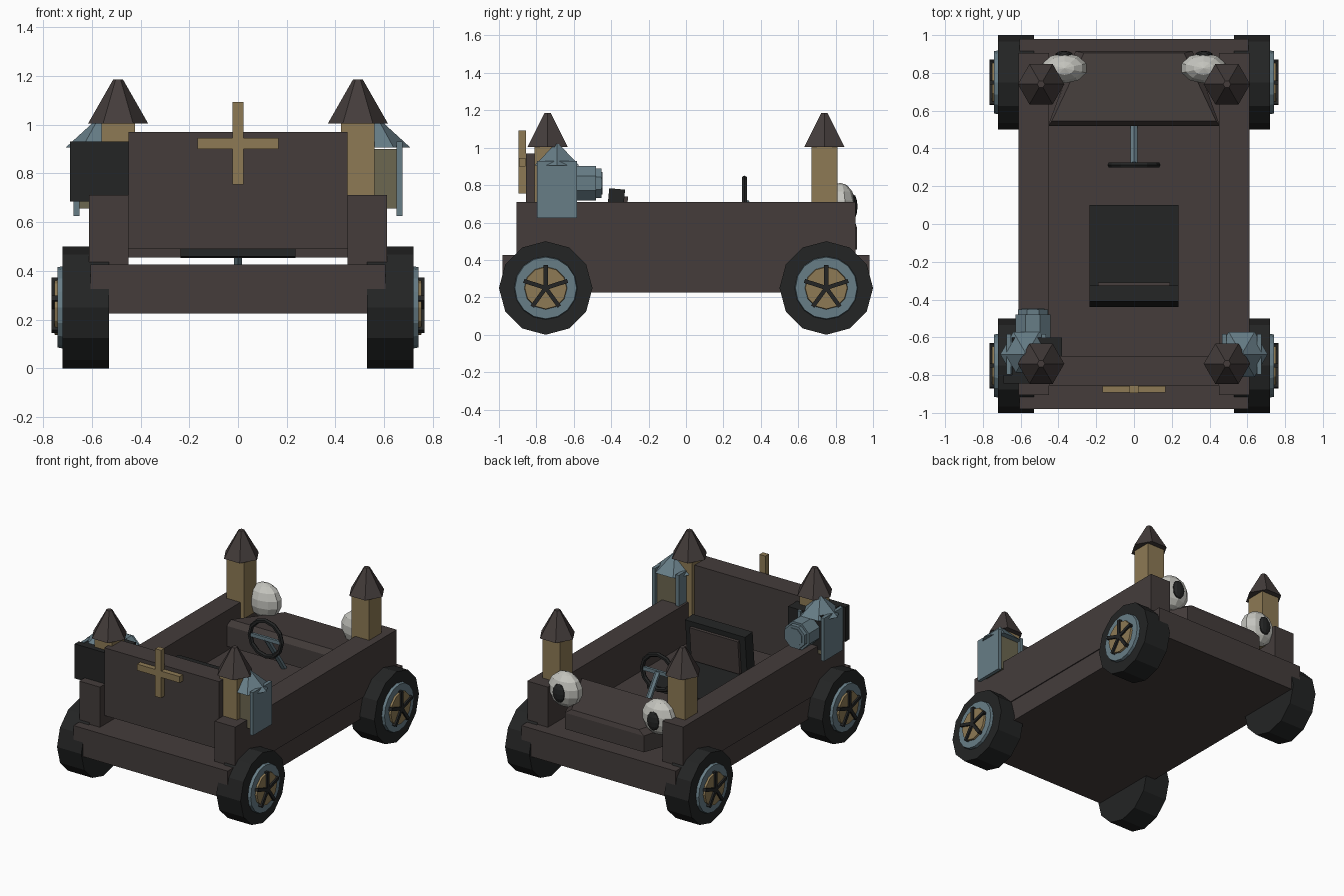
import bpy, math
from mathutils import Vector, Matrix

if "Cube" in bpy.data.objects:
    bpy.data.objects.remove(bpy.data.objects["Cube"])


def mat(name, r, g, b):
    m = bpy.data.materials.new(name)
    m.diffuse_color = (r, g, b, 1)
    m.use_nodes = True
    m.node_tree.nodes["Principled BSDF"].inputs["Base Color"].default_value = m.diffuse_color
    return m


BROWN = mat("dark brown", .058, .046, .044)
BLACK = mat("black", .017, .018, .018)
GOLD = mat("old gold", .27, .195, .09)
BLUE = mat("steel blue", .135, .205, .24)
WHITE = mat("eye white", .56, .56, .52)
OLIVE = mat("lantern glass", .15, .135, .08)


def mesh(name, verts, faces, m):
    d = bpy.data.meshes.new(name)
    d.from_pydata(verts, [], faces)
    d.materials.append(m)
    o = bpy.data.objects.new(name, d)
    bpy.context.collection.objects.link(o)
    return o


def box(name, x0, x1, y0, y1, z0, z1, m):
    x0, x1 = sorted((x0, x1))
    c = Vector(((x0 + x1) / 2, (y0 + y1) / 2, (z0 + z1) / 2))
    h = ((x1 - x0) / 2, (y1 - y0) / 2, (z1 - z0) / 2)
    v = [(h[0] * i, h[1] * j, h[2] * k) for k in (-1, 1) for j in (-1, 1) for i in (-1, 1)]
    f = [(0, 2, 3, 1), (4, 5, 7, 6), (0, 1, 5, 4), (2, 6, 7, 3), (0, 4, 6, 2), (1, 3, 7, 5)]
    o = mesh(name, v, f, m)
    o.location = c
    return o


def cone(name, a, b, r1, r2, n, m, spin=0.0):
    """Straight or tapered n-sided solid from point a to point b."""
    a, b = Vector(a), Vector(b)
    bpy.ops.mesh.primitive_cone_add(vertices=n, radius1=r1, radius2=r2, depth=(b - a).length)
    o = bpy.context.object
    o.name = name
    o.matrix_world = (Matrix.Translation((a + b) / 2)
                      @ (b - a).to_track_quat('Z', 'Y').to_matrix().to_4x4()
                      @ Matrix.Rotation(spin, 4, 'Z'))
    o.data.materials.append(m)
    return o


def ball(name, loc, r, m, seg=10, rings=7):
    bpy.ops.mesh.primitive_uv_sphere_add(segments=seg, ring_count=rings, radius=1, location=loc)
    o = bpy.context.object
    o.name = name
    o.scale = r
    o.data.materials.append(m)
    return o


# chassis and front panel
box("chassis", -.605, .605, -.98, .98, .225, .425, BROWN)
box("front_panel", -.45, .45, -.855, -.70, .49, .97, BROWN)

# cross on the front panel
box("cross_upright", -.023, .023, -.895, -.856, .755, 1.093, GOLD)
box("cross_bar", -.167, .167, -.893, -.857, .90, .945, GOLD)

# tapered hood with chamfered rim
outline = [(-.455, .52), (.455, .52), (.31, .915), (-.31, .915)]
rim = [(-.435, .545), (.435, .545), (.265, .905), (-.265, .905)]
zs = (.60, .60, .57, .57)
zr = (.64, .64, .60, .60)
verts = ([(x, y, .455) for x, y in outline] + [(*p, z) for p, z in zip(outline, zs)]
         + [(*p, z) for p, z in zip(rim, zr)])
faces = [(3, 2, 1, 0), (8, 9, 10, 11)]
for k in (0, 4):
    faces += [(k + i, k + (i + 1) % 4, k + 4 + (i + 1) % 4, k + 4 + i) for i in range(4)]
mesh("hood", verts, faces, BROWN)

# seat
box("seat_base", -.235, .235, -.40, .10, .452, .488, BLACK)
back = box("seat_back", -.235, .235, -.425, -.34, .455, .78, BLACK)
back.rotation_euler.x = math.radians(-5)
pad = box("seat_pad", -.19, .19, -.36, -.32, .50, .74, BROWN)
pad.rotation_euler.x = math.radians(-5)

# steering wheel and column
bpy.ops.mesh.primitive_torus_add(major_segments=12, minor_segments=6, major_radius=.125,
                                 minor_radius=.016, location=(0, .312, .71),
                                 rotation=(math.pi / 2, 0, 0))
bpy.context.object.name = "steering_wheel"
bpy.context.object.data.materials.append(BLACK)
box("steering_bar", -.12, .12, .303, .321, .697, .723, BLUE)
cone("steering_column", (0, .315, .71), (0, .515, .425), .02, .02, 6, BLUE)

for s, side in ((-1, "left"), (1, "right")):
    box(side + "_wall", s * .45, s * .612, -.905, .905, .375, .71, BROWN)

    for e, end in ((-1, "front"), (1, "rear")):
        tag = f"{side}_{end}_"
        # corner towers
        ty = e * .74
        box(tag + "tower", s * .422, s * .56, ty - .07, ty + .07, .60, 1.02, GOLD)
        cone(tag + "tower_roof", (s * .492, ty, 1.005), (s * .492, ty, 1.185), .123, .02, 6, BROWN)
        # wheels
        wy, wz = e * .75, .25
        cone(tag + "tyre", (s * .53, wy, wz), (s * .72, wy, wz), .25, .25, 12, BLACK)
        cone(tag + "rim", (s * .70, wy, wz), (s * .74, wy, wz), .172, .165, 16, BLUE)
        cone(tag + "hub", (s * .73, wy, wz), (s * .753, wy, wz), .117, .112, 12, GOLD)
        for i in range(5):
            a = math.pi / 2 + i * math.tau / 5
            sp = box(tag + "spoke", -.012, .012, -.011, .011, -.063, .063, BLACK)
            sp.location = (s * .753, wy + .06 * math.cos(a), wz + .06 * math.sin(a))
            sp.rotation_euler.x = a - math.pi / 2

    # eye headlights facing the rear
    ball(side + "_eye", (s * .368, .825, .69), (.125, .082, .122), WHITE)
    ball(side + "_pupil", (s * .37, .895, .685), (.048, .022, .066), BLACK, 10, 6)

    # lanterns by the front towers
    lx, ly = s * .57, -.69
    box(side + "_lantern_glass", lx - .085, lx + .085, ly - .085, ly + .085, .655, .90, OLIVE)
    for d in (-1, 1):
        px = lx + d * .093
        box(side + "_lantern_plate", px - .012, px + .012, ly - .107, ly + .107, .625, .93, BLUE)
    cone(side + "_lantern_roof", (lx, ly, .905), (lx, ly, 1.02), .138, .012, 6, BLUE)

# black housing and barrel lamp on the left lantern
box("lamp_back_plate", -.69, -.38, -.845, -.80, .685, .93, BLACK)
box("lamp_housing", -.645, -.38, -.80, -.60, .685, .93, BLACK)
t = math.pi / 8
cone("lamp_barrel", (-.535, -.62, .81), (-.535, -.48, .81), .10, .10, 8, BLUE, t)
cone("lamp_lip", (-.535, -.48, .81), (-.535, -.452, .81), .085, .085, 8, BLUE, t)
cone("lamp_lens", (-.535, -.46, .81), (-.535, -.447, .81), .065, .065, 8, BLUE, t)

# make sure primitives reach the towers' spun roofs with vertices on the x axis
for o in bpy.data.objects:
    if "roof" in o.name:
        o.rotation_mode = 'XYZ'
        o.rotation_euler = (0, 0, math.pi / 6)
